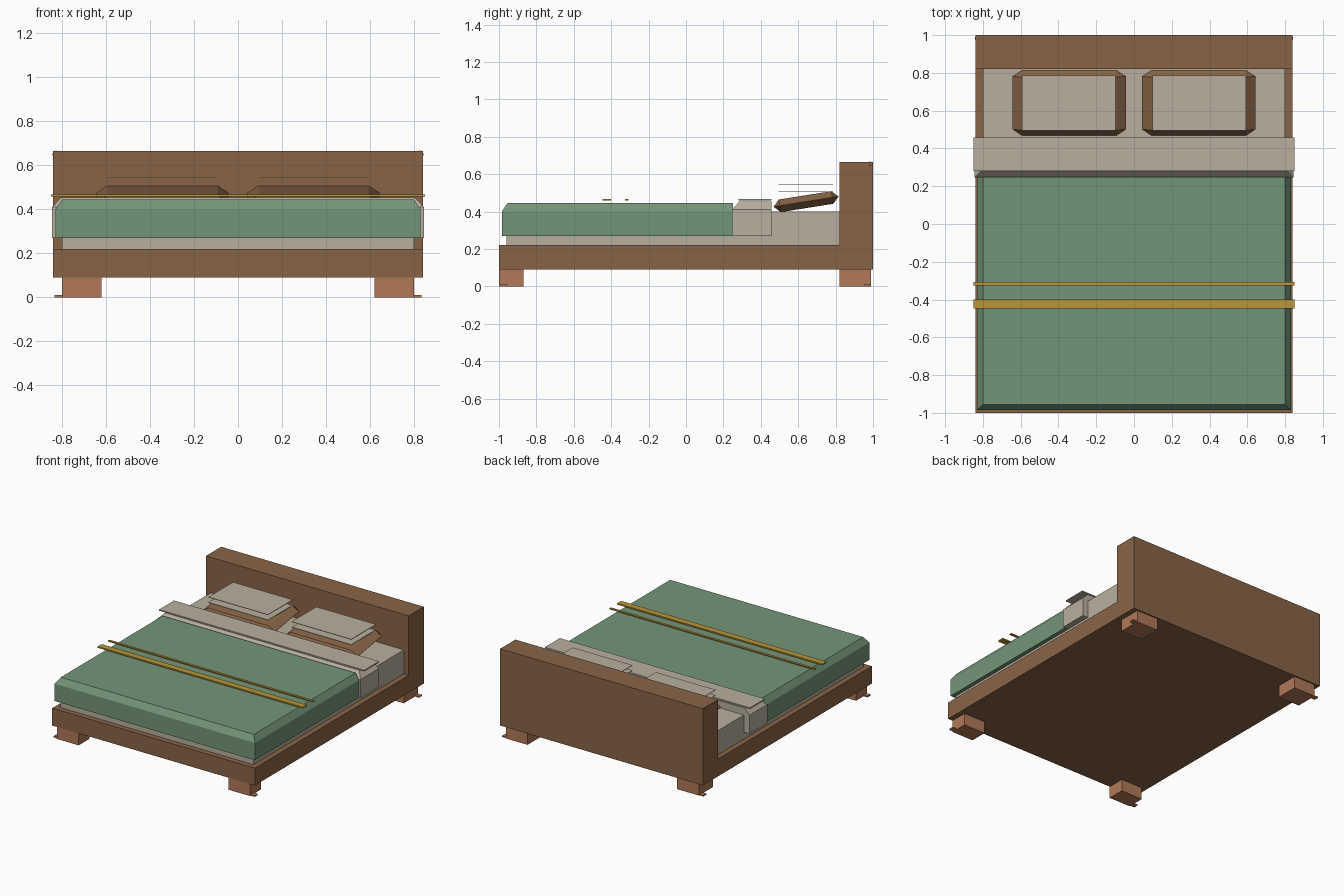
import bpy, bmesh, math
from mathutils import Matrix, Vector

cube = bpy.data.objects.get("Cube")
if cube:
    bpy.data.objects.remove(cube, do_unlink=True)


def material(name, *rgb):
    """Flat material from 0-255 display values, converted to linear."""
    col = [((c / 255 + 0.055) / 1.055) ** 2.4 for c in rgb] + [1.0]
    m = bpy.data.materials.new(name)
    m.use_nodes = True
    m.diffuse_color = col
    m.node_tree.nodes["Principled BSDF"].inputs["Base Color"].default_value = col
    return m


wood = material("brown wood", 137, 100, 70)
foot_wood = material("reddish wood", 178, 120, 88)
linen = material("cream linen", 184, 176, 159)
green = material("green blanket", 116, 149, 120)
gold = material("gold stripe", 186, 150, 56)


def finish(name, bm, mat):
    bmesh.ops.recalc_face_normals(bm, faces=bm.faces)
    me = bpy.data.meshes.new(name)
    bm.to_mesh(me)
    bm.free()
    me.materials.append(mat)
    ob = bpy.data.objects.new(name, me)
    bpy.context.collection.objects.link(ob)
    return ob


def box_mesh(x, y, z):
    """Box between (min, max) pairs."""
    bm = bmesh.new()
    bmesh.ops.create_cube(bm, size=1)
    for v in bm.verts:
        v.co = Vector([(r[0] + r[1]) / 2 + c * (r[1] - r[0])
                       for c, r in zip(v.co, (x, y, z))])
    return bm


def box(name, x, y, z, mat):
    return finish(name, box_mesh(x, y, z), mat)


def draped_box(name, half, y, z, top, inset, mat):
    """Box whose top slopes inward at the sides and the front."""
    bm = box_mesh((-half, half), y, z)
    lid = max(bm.faces, key=lambda f: f.calc_center_median().z)
    new = bmesh.ops.extrude_discrete_faces(bm, faces=[lid])["faces"][0]
    for v in new.verts:
        v.co.x -= math.copysign(inset, v.co.x)
        if v.co.y < sum(y) / 2:
            v.co.y += inset
        v.co.z = top
    return finish(name, bm, mat)


# Frame and headboard
W = 0.84
box("bed_frame", (-W, W), (-1, 0.82), (0.09, 0.22), wood)
box("headboard", (-W, W), (0.82, 1), (0.09, 0.665), wood)

# Feet with small floor pads, and headboard corner knobs
for side, s in (("left", 1), ("right", -1)):
    xs = sorted((s * 0.62, s * 0.80))
    for end, y, pad_y in (("front", (-1, -0.87), -0.975), ("back", (0.82, 0.99), 0.968)):
        box(f"{end}_{side}_foot", xs, y, (0, 0.09), foot_wood)
        box(f"{end}_{side}_pad", sorted((s * 0.80, s * 0.834)),
            (pad_y - 0.017, pad_y + 0.017), (0, 0.01), foot_wood)
    bm = bmesh.new()
    bmesh.ops.create_uvsphere(bm, u_segments=8, v_segments=6, radius=0.017,
                              matrix=Matrix.Translation((s * 0.826, 0.983, 0.65)))
    finish(f"{side}_headboard_knob", bm, wood)

# Mattress, blanket and folded sheet
box("mattress", (-0.80, 0.80), (-0.96, 0.82), (0.22, 0.40), linen)
draped_box("blanket", 0.83, (-0.985, 0.25), (0.27, 0.40), 0.445, 0.03, green)
draped_box("folded_sheet", 0.845, (0.245, 0.457), (0.27, 0.41), 0.453, 0.04, linen)
box("sheet_top_flap", (-0.85, 0.85), (0.28, 0.457), (0.458, 0.467), linen)

# Stripes across the blanket
box("wide_stripe", (-0.85, 0.85), (-0.447, -0.4), (0.458, 0.468), gold)
box("narrow_stripe", (-0.85, 0.85), (-0.325, -0.308), (0.458, 0.466), gold)

# Pillows: tilted bevelled pads with thin flat covers above
for side, s in (("left", 1), ("right", -1)):
    bm = box_mesh((-0.2, 0.2), (-0.175, 0.175), (-0.034, 0.034))
    bmesh.ops.bevel(bm, geom=bm.edges[:], offset=0.033, segments=1,
                    affect='EDGES', clamp_overlap=True)
    bmesh.ops.scale(bm, vec=(1.5, 1, 1), verts=bm.verts)
    pillow = finish(f"{side}_pillow", bm, wood)
    pillow.location = (s * 0.343, 0.642, 0.453)
    pillow.rotation_euler.x = math.radians(9)
    for level, z in (("lower", 0.506), ("upper", 0.546)):
        box(f"{side}_pillow_{level}_cover", sorted((s * 0.098, s * 0.592)),
            (0.495, 0.787), (z - 0.002, z + 0.002), linen)
